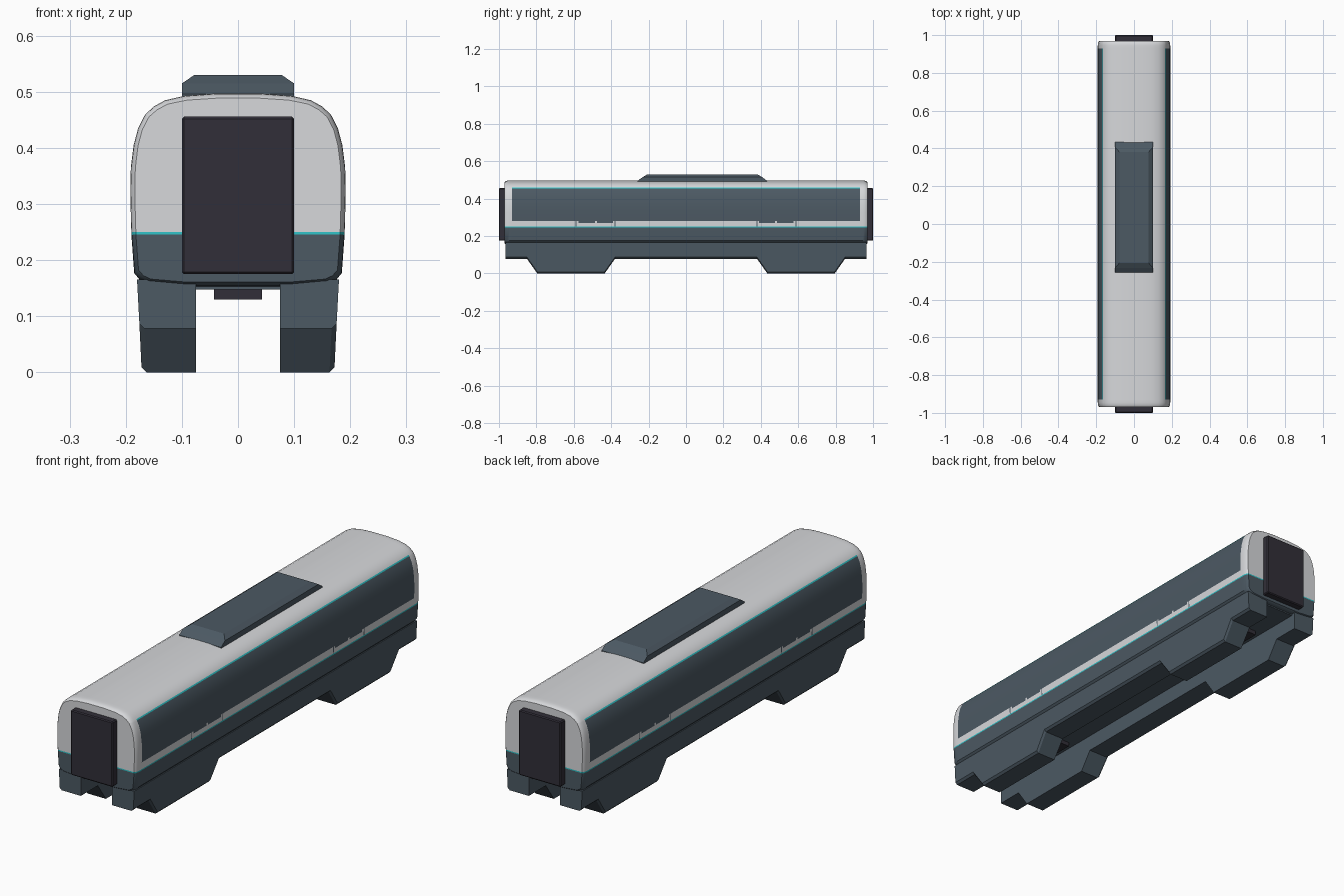
import bpy, bmesh

if "Cube" in bpy.data.objects:
    bpy.data.objects.remove(bpy.data.objects["Cube"])

def material(name, color):
    m = bpy.data.materials.new(name)
    m.diffuse_color = (*color, 1)
    m.use_nodes = True
    m.node_tree.nodes["Principled BSDF"].inputs["Base Color"].default_value = m.diffuse_color
    return m

LIGHT = material("light grey", (0.68, 0.69, 0.71))
SLATE = material("slate", (0.072, 0.10, 0.125))
TEAL = material("teal", (0.03, 0.55, 0.58))
DARK = material("charcoal", (0.031, 0.028, 0.04))

def finish(name, bm, mats, smooth=False):
    bmesh.ops.recalc_face_normals(bm, faces=bm.faces)
    me = bpy.data.meshes.new(name)
    bm.to_mesh(me)
    bm.free()
    for m in mats:
        me.materials.append(m)
    ob = bpy.data.objects.new(name, me)
    bpy.context.collection.objects.link(ob)
    if smooth:
        bpy.ops.object.select_all(action='DESELECT')
        ob.select_set(True)
        bpy.context.view_layer.objects.active = ob
        bpy.ops.object.shade_smooth_by_angle(angle=0.6)
    return ob

def loft(bm, rings):
    """Join closed rings of points; the first and last rings are capped."""
    vs = [[bm.verts.new(p) for p in r] for r in rings]
    n = len(vs[0])
    for a, b in zip(vs, vs[1:]):
        for i in range(n):
            bm.faces.new((a[i], a[(i + 1) % n], b[(i + 1) % n], b[i]))
    bm.faces.new(vs[0])
    bm.faces.new(vs[-1])

def box(name, x, y, z, mat, bevel=0.0):
    bm = bmesh.new()
    loft(bm, [[(x[0], y[0], h), (x[1], y[0], h), (x[1], y[1], h), (x[0], y[1], h)] for h in z])
    if bevel:
        bmesh.ops.bevel(bm, geom=list(bm.edges), offset=bevel, segments=1, affect='EDGES')
    return finish(name, bm, [mat])

# Car body: half section from floor to roof, swept along y with rounded ends
half = [(0.10, 0.153), (0.163, 0.159), (0.176, 0.166), (0.185, 0.177), (0.190, 0.245),
        (0.190, 0.250), (0.191, 0.270), (0.191, 0.280), (0.192, 0.325), (0.191, 0.365),
        (0.186, 0.405), (0.178, 0.435), (0.168, 0.455), (0.165, 0.460), (0.150, 0.474),
        (0.130, 0.485), (0.095, 0.493), (0.04, 0.497)]
rows = len(half)
stations = [(0.97, 0.008), (0.965, 0.004), (0.955, 0.001), (0.945, 0), (0.93, 0)]
stations += [(y, 0) for y in (0.591, 0.586, 0.575, 0.487, 0.477, 0.39, 0.382, 0.377)]
stations = [(-y, i) for y, i in stations] + [(y, i) for y, i in reversed(stations)]

bm = bmesh.new()
rings = []
for y, inset in stations:
    pts = [(x * (1 - inset / 0.19), z - inset * ((z - 0.325) / 0.17) ** 3) for x, z in half]
    rings.append([bm.verts.new((x, y, z)) for x, z in pts]
                 + [bm.verts.new((-x, y, z)) for x, z in reversed(pts)])

def section_material(j):
    z = (half[j][1] + half[j + 1][1]) / 2
    return 1 if z < 0.245 else 2 if z < 0.25 else 0

count = 2 * rows
for k in range(len(rings) - 1):
    ya = abs(stations[k][0] + stations[k + 1][0]) / 2
    for i in range(count):
        f = bm.faces.new((rings[k][i], rings[k][(i + 1) % count],
                          rings[k + 1][(i + 1) % count], rings[k + 1][i]))
        if i == count - 1:
            f.material_index = 1
        elif i != rows - 1:
            j = i if i < rows else count - 2 - i
            z = (half[j][1] + half[j + 1][1]) / 2
            f.material_index = section_material(j)
            if ya < 0.93:
                glass = 0.28 < z < 0.455
                door_glass = 0.27 < z < 0.28 and (0.39 < ya < 0.477 or 0.487 < ya < 0.575)
                seam = 0.25 < z < 0.28 and (0.586 < ya < 0.591 or 0.377 < ya < 0.382)
                if glass or door_glass or seam:
                    f.material_index = 1
                elif 0.455 < z < 0.46:
                    f.material_index = 2
# End walls, split into the same colour bands
for r in (rings[0], rings[-1]):
    for j in range(rows - 1):
        f = bm.faces.new((r[j], r[j + 1], r[count - 2 - j], r[count - 1 - j]))
        f.material_index = section_material(j)
finish("car_body", bm, [LIGHT, SLATE, TEAL], True)

# Side skirts with lowered bogie covers
outline = [(-0.966, 0.166), (-0.966, 0.078), (-0.85, 0.078), (-0.795, 0), (-0.435, 0),
           (-0.38, 0.078)]
outline += [(-y, z) for y, z in reversed(outline)]
for side, label in ((1, "right"), (-1, "left")):
    bm = bmesh.new()
    layers = []
    for inner, drop, lift in ((0.075, None, 0), (0, 0.009, 0), (0, 0, 0.009)):
        ring = []
        for y, z in outline:
            x = inner if drop is None else 0.172 + 0.008 * z / 0.166 - drop
            ring.append((side * x, y, z + (lift if z < 0.1 else 0)))
        layers.append(ring)
    loft(bm, layers)
    finish(label + "_skirt", bm, [SLATE])

# Underfloor
box("floor_pan", (-0.1, 0.1), (-0.95, 0.95), (0.148, 0.16), SLATE)

# End gangways and underfloor couplings
for s, label in ((-1, "front"), (1, "back")):
    box(label + "_gangway", (-0.1, 0.1), sorted((s * 0.94, s * 1.0)), (0.175, 0.456), DARK, 0.004)
    box(label + "_coupling", (-0.043, 0.043), sorted((s * 0.48, s * 0.75)), (0.13, 0.155), DARK)

# Roof equipment housing with chamfered top
bm = bmesh.new()
loft(bm, [[(-x, a, z), (x, a, z), (x, b, z), (-x, b, z)] for x, a, b, z in
          ((0.1, -0.258, 0.433, 0.485), (0.1, -0.258, 0.433, 0.496),
           (0.1, -0.232, 0.407, 0.515), (0.078, -0.207, 0.382, 0.53))])
finish("roof_housing", bm, [SLATE])
